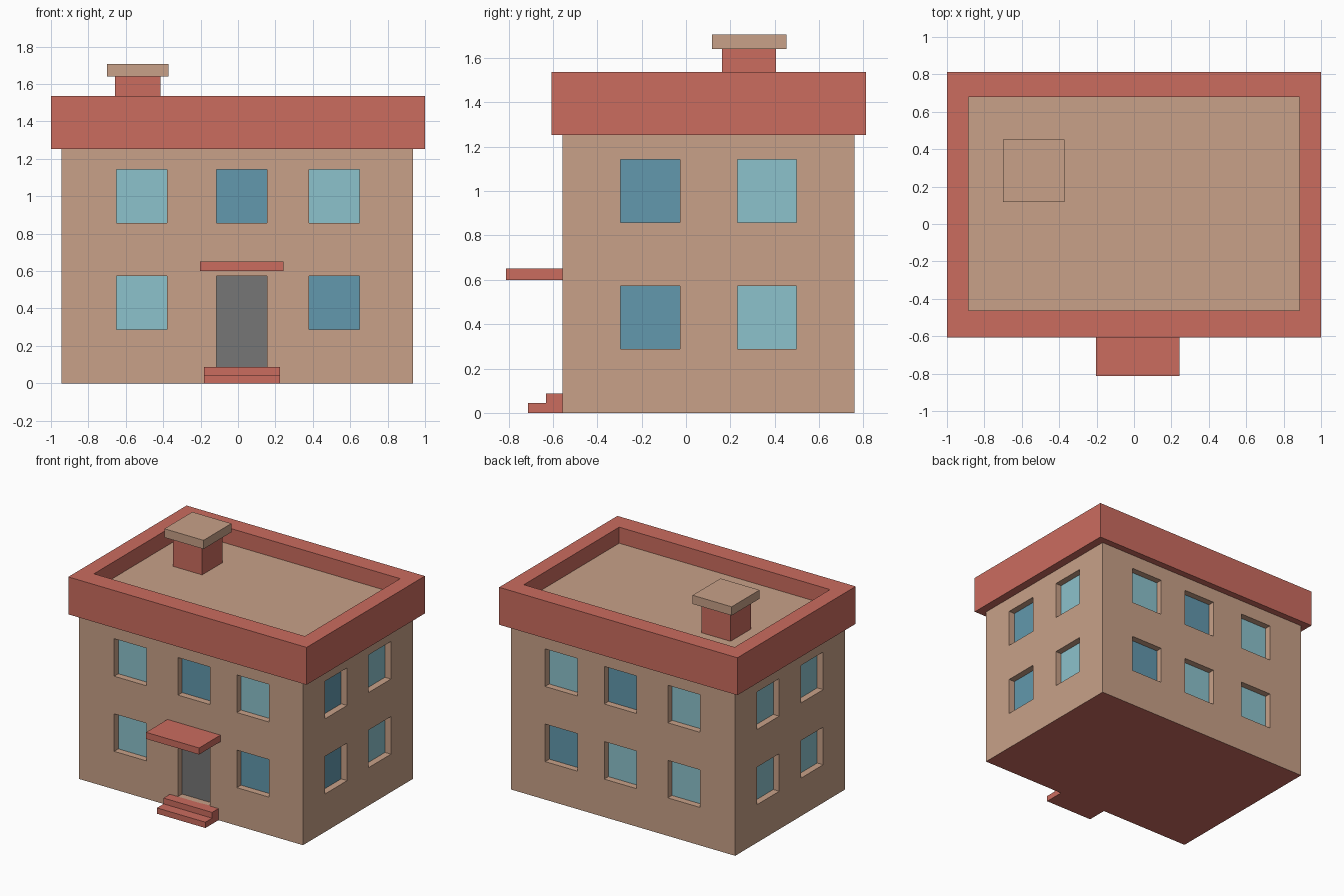
import bpy, bmesh
from mathutils import Vector

if "Cube" in bpy.data.objects:
    bpy.data.objects.remove(bpy.data.objects["Cube"])


def material(name, srgb):
    m = bpy.data.materials.new(name)
    lin = [c / 12.92 if c <= 0.04045 else ((c + 0.055) / 1.055) ** 2.4 for c in (v / 255 for v in srgb)]
    m.diffuse_color = (*lin, 1)
    m.use_nodes = True
    m.node_tree.nodes["Principled BSDF"].inputs["Base Color"].default_value = m.diffuse_color
    return m


TAN = material("tan plaster", (200, 161, 136))
RED = material("red trim", (203, 108, 95))
LIGHT = material("light glass", (140, 194, 204))
DARK = material("dark glass", (98, 152, 173))
GREY = material("grey door", (118, 118, 118))


def box_mesh(lo, hi):
    """bmesh box between two corners"""
    bm = bmesh.new()
    bmesh.ops.create_cube(bm, size=1)
    for v in bm.verts:
        v.co = Vector([lo[i] if v.co[i] < 0 else hi[i] for i in range(3)])
    return bm


def split(bm, axis, values):
    """cut the whole mesh at coordinates along one axis"""
    normal = Vector([float(i == axis) for i in range(3)])
    for c in values:
        bmesh.ops.bisect_plane(bm, geom=bm.verts[:] + bm.edges[:] + bm.faces[:],
                               plane_co=normal * c, plane_no=normal)


def push_in(bm, face, depth, mat):
    """sink one face into the mesh and colour it"""
    n = face.normal.copy()
    face = bmesh.ops.extrude_discrete_faces(bm, faces=[face])["faces"][0]
    bmesh.ops.translate(bm, verts=face.verts[:], vec=-n * depth)
    face.material_index = mat


def finish(name, bm, *mats):
    me = bpy.data.meshes.new(name)
    bm.to_mesh(me)
    bm.free()
    for m in mats:
        me.materials.append(m)
    ob = bpy.data.objects.new(name, me)
    bpy.context.collection.objects.link(ob)
    return ob


def box(name, lo, hi, mat):
    finish(name, box_mesh(lo, hi), mat)


# Body walls with recessed windows and door
COLS_X = [(-0.65, -0.38), (-0.115, 0.154), (0.38, 0.65)]
COLS_Y = [(-0.295, -0.027), (0.232, 0.498)]
ROWS = [(0.288, 0.573), (0.858, 1.143)]
STEP_TOP = 0.088
# dark panes: wall, column, row
DARK_PANES = {("front", 1, 1), ("front", 2, 0), ("right", 0, 0), ("right", 0, 1),
              ("back", 1, 1), ("back", 2, 0)}


def slot(value, ranges):
    return next((i for i, (a, b) in enumerate(ranges) if a < value < b), None)


bm = box_mesh((-0.945, -0.556, 0), (0.935, 0.76, 1.30))
split(bm, 0, sum(COLS_X, ()))
split(bm, 1, sum(COLS_Y, ()))
split(bm, 2, sum(ROWS, (STEP_TOP,)))
bm.normal_update()

panes, door = [], []
for f in bm.faces:
    c, n = f.calc_center_median(), f.normal
    if n.z < -0.5:
        f.material_index = 1            # red underside
    if abs(n.z) > 0.5:
        continue
    if abs(n.y) > 0.5:
        wall, col = ("front" if n.y < 0 else "back"), slot(c.x, COLS_X)
    else:
        wall, col = ("left" if n.x < 0 else "right"), slot(c.y, COLS_Y)
    row = slot(c.z, ROWS)
    if wall == "front" and col == 1 and STEP_TOP < c.z < ROWS[0][1]:
        door.append(f)
    elif col is not None and row is not None:
        panes.append((f, 3 if (wall, col, row) in DARK_PANES else 2))

for f, mat in panes:
    push_in(bm, f, 0.05, mat)
door_face = bmesh.ops.dissolve_faces(bm, faces=door)["region"][0]
door_face.normal_update()
push_in(bm, door_face, 0.05, 4)
finish("house_walls", bm, TAN, RED, LIGHT, DARK, GREY)

# Parapet with sunken flat roof
bm = box_mesh((-1, -0.606, 1.253), (1, 0.812, 1.537))
split(bm, 0, (-0.885, 0.885))
split(bm, 1, (-0.463, 0.68))
bm.normal_update()
roof = next(f for f in bm.faces if f.normal.z > 0.5
            and abs(f.calc_center_median().x) < 0.5 and -0.4 < f.calc_center_median().y < 0.6)
push_in(bm, roof, 0.122, 1)
finish("parapet_roof", bm, RED, TAN)

# Chimney and cap
box("chimney", (-0.658, 0.163, 1.40), (-0.415, 0.405, 1.645), RED)
box("chimney_cap", (-0.70, 0.118, 1.64), (-0.372, 0.452, 1.706), TAN)

# Door canopy and two steps
box("door_canopy", (-0.203, -0.812, 0.60), (0.242, -0.55, 0.65), RED)
box("lower_step", (-0.182, -0.712, 0), (0.225, -0.55, 0.044), RED)
box("upper_step", (-0.182, -0.632, 0.044), (0.225, -0.55, STEP_TOP), RED)
